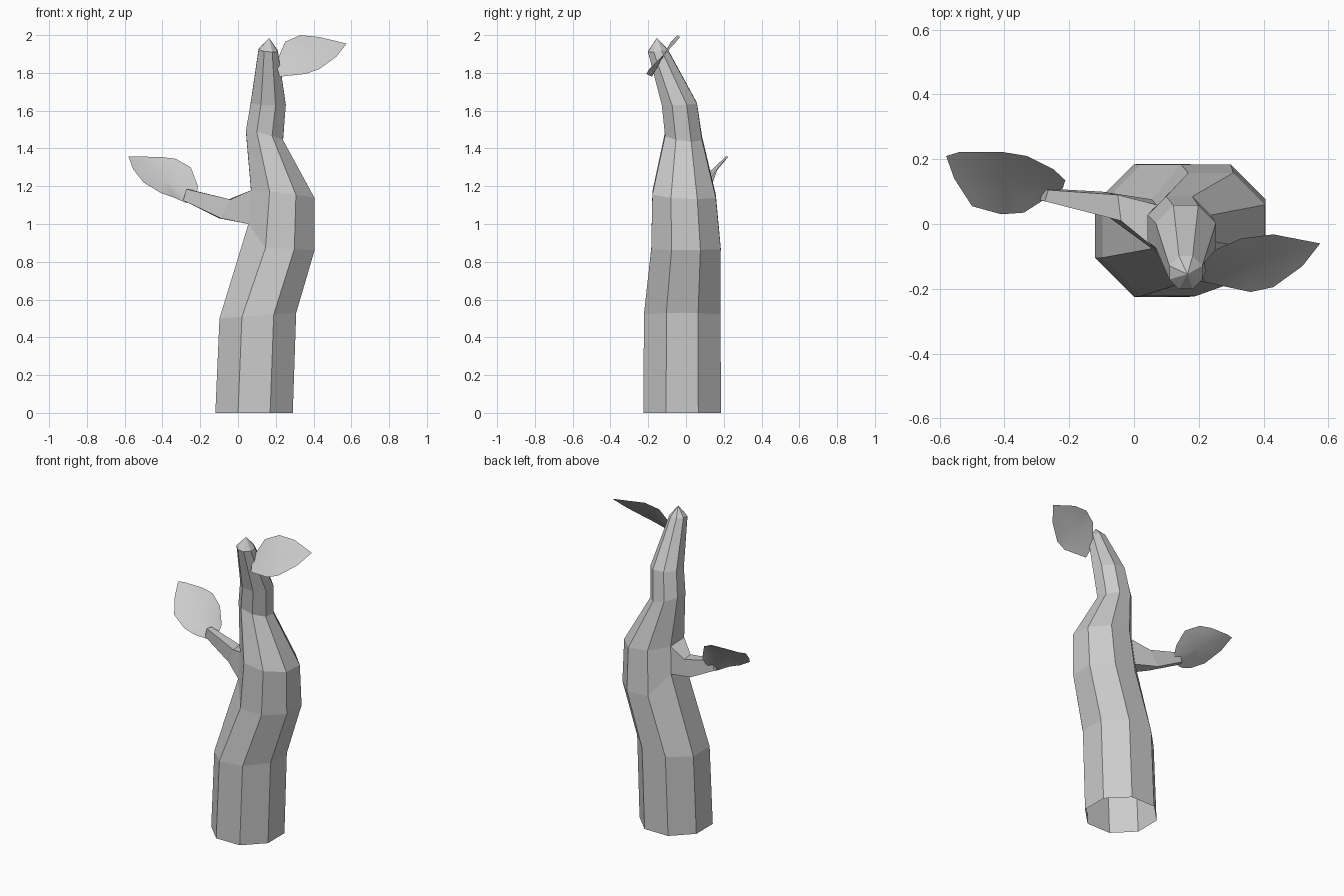
import bpy, bmesh, math
from mathutils import Vector

if "Cube" in bpy.data.objects:
    bpy.data.objects.remove(bpy.data.objects["Cube"])

SIDES = 8


def finish(bm, name, smooth=False):
    bmesh.ops.recalc_face_normals(bm, faces=bm.faces)
    mesh = bpy.data.meshes.new(name)
    for f in bm.faces:
        f.smooth = smooth
    bm.to_mesh(mesh)
    bm.free()
    obj = bpy.data.objects.new(name, mesh)
    bpy.context.collection.objects.link(obj)
    return obj


# Trunk sections: centre x, y, z, flat-to-centre distance, tilt in x, tilt in y
sections = [
    (0.085, -0.02, 0.00, 0.205, 0, 0),
    (0.105, -0.02, 0.515, 0.203, 0.07, 0),
    (0.222, 0.00, 0.87, 0.184, -0.04, 0),
    (0.237, -0.01, 1.155, 0.168, -0.12, -0.05),
    (0.140, -0.013, 1.465, 0.098, -0.25, -0.12),
    (0.160, -0.035, 1.635, 0.093, -0.05, 0.05),
    (0.160, -0.150, 1.92, 0.051, -0.1, 0.15),
]

bm = bmesh.new()
rings = []
for cx, cy, cz, apothem, tx, ty in sections:
    r = apothem / math.cos(math.pi / SIDES)
    ring = []
    for k in range(SIDES):
        a = 2 * math.pi * (k + 0.5) / SIDES
        dx, dy = r * math.cos(a), r * math.sin(a)
        ring.append(bm.verts.new((cx + dx, cy + dy, cz + tx * dx + ty * dy)))
    rings.append(ring)

# Raise the lower edge of the face the branch grows from
for v in rings[2][3:5]:
    v.co.x, v.co.z = 0.055, 1.0

# Trunk walls (open underneath) and pointed top
branch_face = None
for i in range(len(rings) - 1):
    lo, hi = rings[i], rings[i + 1]
    for k in range(SIDES):
        n = (k + 1) % SIDES
        f = bm.faces.new((lo[k], lo[n], hi[n], hi[k]))
        if i == 2 and k == 3:
            branch_face = f
tip = bm.verts.new((0.165, -0.155, 1.985))
for k in range(SIDES):
    bm.faces.new((rings[-1][k], rings[-1][(k + 1) % SIDES], tip))

# Branch: extrude the trunk face twice (order: low back, low front, high front, high back)
steps = [
    [(-0.10, 0.10, 1.03), (-0.09, 0.03, 1.03), (-0.04, 0.01, 1.13), (-0.05, 0.09, 1.13)],
    [(-0.28, 0.11, 1.125), (-0.29, 0.075, 1.125), (-0.275, 0.07, 1.185), (-0.265, 0.105, 1.185)],
]
for step in steps:
    loop = list(branch_face.verts)
    bm.faces.remove(branch_face)
    new = [bm.verts.new(p) for p in step]
    for k in range(4):
        n = (k + 1) % 4
        bm.faces.new((loop[k], loop[n], new[n], new[k]))
    branch_face = bm.faces.new(new)
finish(bm, "trunk_and_branch")


# Leaves: thin single-sided blades fanned around the middle of the outline
def leaf(name, outline):
    bm = bmesh.new()
    verts = [bm.verts.new(p) for p in outline]
    mid = bm.verts.new(sum((Vector(p) for p in outline), Vector()) / len(outline))
    for k in range(len(verts)):
        bm.faces.new((verts[k], verts[(k + 1) % len(verts)], mid))
    return finish(bm, name, True)


leaf("top_leaf", [
    (0.20, -0.14, 1.85), (0.22, -0.18, 1.78), (0.36, -0.21, 1.795),
    (0.43, -0.195, 1.82), (0.52, -0.13, 1.885), (0.575, -0.06, 1.955),
    (0.43, -0.032, 1.99), (0.33, -0.045, 2.0), (0.25, -0.08, 1.965)])
leaf("side_leaf", [
    (-0.22, 0.11, 1.15), (-0.27, 0.08, 1.11), (-0.34, 0.035, 1.14),
    (-0.41, 0.03, 1.165), (-0.50, 0.055, 1.22), (-0.555, 0.14, 1.29),
    (-0.58, 0.21, 1.357), (-0.54, 0.222, 1.357), (-0.41, 0.223, 1.355),
    (-0.33, 0.21, 1.345), (-0.25, 0.17, 1.30), (-0.212, 0.135, 1.20)])
